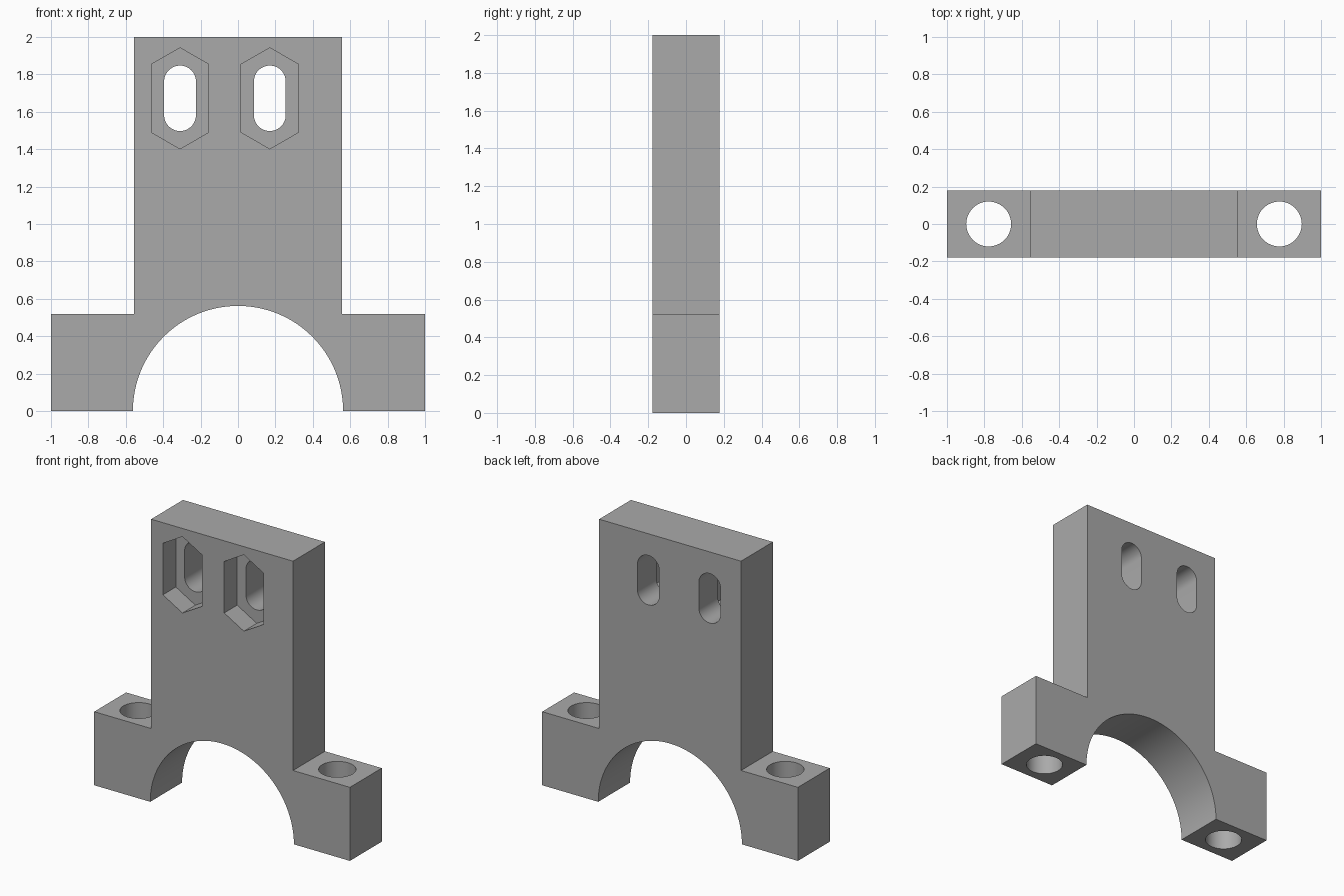
import bpy, bmesh, math
from mathutils import Vector

cube = bpy.data.objects.get("Cube")
if cube:
    bpy.data.objects.remove(cube, do_unlink=True)

grey = bpy.data.materials.new("plain grey")
grey.use_nodes = True
grey.diffuse_color = (0.4, 0.4, 0.4, 1)
grey.node_tree.nodes["Principled BSDF"].inputs["Base Color"].default_value = (0.4, 0.4, 0.4, 1)

HALF_DEPTH = 0.178
PLATE, FOOT_TOP, ARCH = 0.555, 0.52, 0.562
HOLE_X, HOLE_R = 0.777, 0.12
SLOT_XS, SLOT_Z = (-0.31, 0.17), 1.672
SLOT_R, SLOT_STRAIGHT = 0.085, 0.09
POCKET_W, POCKET_SIDE, POCKET_TIP, POCKET_DEPTH = 0.153, 0.182, 0.27, 0.145


def arc(cx, cz, r, start, end, steps):
    angles = [math.radians(start + (end - start) * i / steps) for i in range(steps + 1)]
    return [(cx + r * math.cos(a), cz + r * math.sin(a)) for a in angles]


def prism(name, outline, low, high, axis="Y"):
    """Extrude a closed outline along Y (outline in XZ) or Z (outline in XY)."""
    bm = bmesh.new()
    along_y = axis == "Y"
    verts = [bm.verts.new((u, low, v) if along_y else (u, v, low)) for u, v in outline]
    face = bm.faces.new(verts)
    new = bmesh.ops.extrude_face_region(bm, geom=[face])["geom"]
    step = Vector((0, high - low, 0)) if along_y else Vector((0, 0, high - low))
    bmesh.ops.translate(bm, verts=[g for g in new if isinstance(g, bmesh.types.BMVert)], vec=step)
    bmesh.ops.recalc_face_normals(bm, faces=bm.faces)
    mesh = bpy.data.meshes.new(name)
    bm.to_mesh(mesh)
    bm.free()
    mesh.materials.append(grey)
    obj = bpy.data.objects.new(name, mesh)
    bpy.context.collection.objects.link(obj)
    return obj


# Bracket body: upright plate, two feet and a half-round arch between them
right_side = [(1, 0), (1, FOOT_TOP), (PLATE, FOOT_TOP), (PLATE, 2)]
left_side = [(-x, z) for x, z in reversed(right_side)]
body = prism("bracket_body", right_side + left_side + arc(0, 0, ARCH, 180, 0, 64),
             -HALF_DEPTH, HALF_DEPTH)

cutters = []

# Vertical bolt holes through the feet
for side, x in (("left", HOLE_X), ("right", -HOLE_X)):
    cutters.append(prism(side + "_bolt_hole_cutter", arc(x, 0, HOLE_R, 0, 360, 48)[:-1],
                         -0.1, FOOT_TOP + 0.1, "Z"))

# Rounded through slots, each with a six-sided pocket in the front face
for side, x in zip(("right", "left"), SLOT_XS):
    slot = (arc(x, SLOT_Z + SLOT_STRAIGHT, SLOT_R, 0, 180, 24)
            + arc(x, SLOT_Z - SLOT_STRAIGHT, SLOT_R, 180, 360, 24))
    cutters.append(prism(side + "_slot_cutter", slot, -0.3, 0.3))
    half = [(POCKET_W, -POCKET_SIDE), (POCKET_W, POCKET_SIDE), (0, POCKET_TIP)]
    pocket = [(x + s * u, SLOT_Z + s * v) for s in (1, -1) for u, v in half]
    cutters.append(prism(side + "_pocket_cutter", pocket, -0.3, POCKET_DEPTH - HALF_DEPTH))

for cutter in cutters:
    cutter.hide_render = True
    cut = body.modifiers.new(cutter.name, "BOOLEAN")
    cut.operation, cut.solver, cut.object = "DIFFERENCE", "EXACT", cutter

# Bake the cuts, then drop the cutters
bpy.context.view_layer.update()
result = bpy.data.meshes.new_from_object(body.evaluated_get(bpy.context.evaluated_depsgraph_get()))
body.modifiers.clear()
body.data = result
for cutter in cutters:
    bpy.data.objects.remove(cutter, do_unlink=True)

# Smooth curved walls, sharp corners
bpy.ops.object.select_all(action="DESELECT")
body.select_set(True)
bpy.context.view_layer.objects.active = body
bpy.ops.object.shade_smooth_by_angle(angle=math.radians(30))
